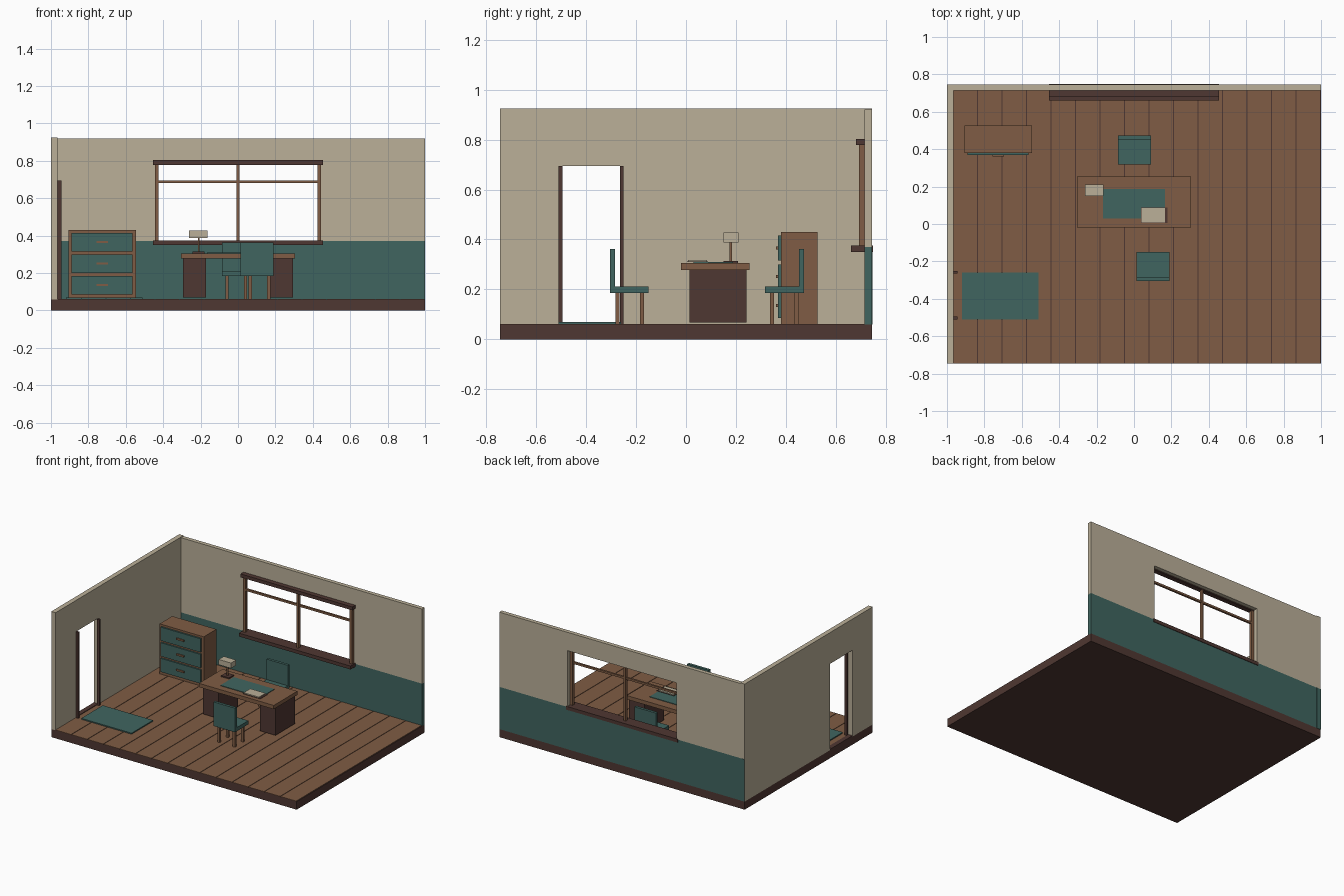
import bpy

cube = bpy.data.objects.get("Cube")
if cube:
    bpy.data.objects.remove(cube, do_unlink=True)


def material(name, rgb):
    m = bpy.data.materials.new(name)
    m.use_nodes = True
    col = (*[(c / 255) ** 2.2 for c in rgb], 1)
    m.diffuse_color = col
    m.node_tree.nodes["Principled BSDF"].inputs["Base Color"].default_value = col
    return m


CREAM = material("cream", (185, 174, 151))
TEAL = material("teal", (66, 101, 96))
WOOD = material("brown wood", (127, 93, 70))
DARK = material("dark wood", (80, 58, 53))


def box(name, x, y, z, mat):
    """Box from (min, max) ranges along each axis."""
    lo, hi = zip(x, y, z)
    verts = [(a, b, c) for a in (lo[0], hi[0]) for b in (lo[1], hi[1]) for c in (lo[2], hi[2])]
    faces = [(0, 1, 3, 2), (4, 6, 7, 5), (0, 4, 5, 1), (2, 3, 7, 6), (0, 2, 6, 4), (1, 5, 7, 3)]
    mesh = bpy.data.meshes.new(name)
    mesh.from_pydata(verts, [], faces)
    mesh.materials.append(mat)
    ob = bpy.data.objects.new(name, mesh)
    bpy.context.collection.objects.link(ob)
    return ob


FLOOR = 0.062

# Floor slab with planks running front to back
box("floor_slab", (-1, 1), (-0.745, 0.745), (0, 0.059), DARK)
planks = 15
width = 1.965 / planks
for i in range(planks):
    x0 = -0.965 + i * width
    box(f"floor_plank_{i + 1}", (x0, x0 + width - 0.005), (-0.745, 0.715), (0.059, FLOOR), WOOD)

# Side wall around the doorway
SIDE = (-1, -0.965)
box("side_wall_front", SIDE, (-0.745, -0.51), (0.059, 0.925), CREAM)
box("side_wall_back", SIDE, (-0.25, 0.745), (0.059, 0.925), CREAM)
box("side_wall_over_door", SIDE, (-0.51, -0.25), (0.695, 0.925), CREAM)
box("door_sill", SIDE, (-0.51, -0.25), (0.059, 0.066), DARK)
for side, y0 in (("front", -0.51), ("back", -0.265)):
    box(f"door_post_{side}", (-0.965, -0.945), (y0, y0 + 0.015), (FLOOR, 0.695), DARK)
box("door_mat", (-0.92, -0.51), (-0.51, -0.26), (FLOOR, 0.07), TEAL)

# Back wall around the window, teal below and cream above
BACK = (0.715, 0.745)
box("back_wall_lower", (-0.965, 1), BACK, (0.059, 0.37), TEAL)
box("back_wall_corner", (-0.999, -0.965), (0.744, 0.747), (0.059, 0.37), TEAL)
box("back_wall_left", (0.445, 1), BACK, (0.37, 0.92), CREAM)
box("back_wall_right", (-0.965, -0.445), BACK, (0.37, 0.92), CREAM)
box("back_wall_over_window", (-0.445, 0.445), BACK, (0.785, 0.92), CREAM)

# Window
box("window_sill", (-0.455, 0.455), (0.66, 0.749), (0.35, 0.375), DARK)
box("window_head", (-0.455, 0.455), (0.68, 0.716), (0.778, 0.803), DARK)
for name, x in (("jamb_right", -0.435), ("mullion", 0), ("jamb_left", 0.435)):
    half = 0.008 if name == "mullion" else 0.01
    box(f"window_{name}", (x - half, x + half), (0.692, 0.714), (0.375, 0.778), WOOD)
box("window_rail", (-0.425, 0.425), (0.696, 0.71), (0.68, 0.695), WOOD)

# Chest of drawers
box("cabinet", (-0.905, -0.545), (0.38, 0.527), (FLOOR, 0.43), WOOD)
for i in range(3):
    z = 0.085 + i * 0.115
    box(f"drawer_{i + 1}", (-0.89, -0.565), (0.368, 0.38), (z, z + 0.1), TEAL)
    box(f"drawer_handle_{i + 1}", (-0.757, -0.695), (0.36, 0.368), (z + 0.045, z + 0.057), WOOD)

# Desk
box("desk_top", (-0.305, 0.305), (-0.02, 0.255), (0.277, 0.305), WOOD)
for side, x in (("right", -0.295), ("left", 0.17)):
    box(f"desk_pedestal_{side}", (x, x + 0.125), (0.015, 0.243), (0.068, 0.277), DARK)
box("desk_pad", (-0.165, 0.165), (0.03, 0.188), (0.305, 0.309), TEAL)
box("book_cover", (0.037, 0.178), (0.005, 0.088), (0.309, 0.312), DARK)
box("book_pages", (0.04, 0.165), (0.008, 0.085), (0.312, 0.318), CREAM)

# Desk lamp
box("lamp_base", (-0.242, -0.178), (0.15, 0.208), (0.305, 0.314), DARK)
box("lamp_stem", (-0.215, -0.205), (0.174, 0.184), (0.314, 0.39), WOOD)
box("lamp_shade", (-0.262, -0.162), (0.15, 0.21), (0.388, 0.427), CREAM)


# Chairs; facing is 1 when the backrest is towards the front
def chair(name, cx, back, facing):
    def span(a, b):
        return tuple(sorted((back + facing * a, back + facing * b)))

    box(f"{name}_seat", (cx - 0.0875, cx + 0.0875), span(0, 0.155), (0.185, 0.212), TEAL)
    box(f"{name}_backrest", (cx - 0.0875, cx + 0.0875), span(0, 0.02), (0.212, 0.362), TEAL)
    for s in (-1, 1):
        for row, d in (("back", 0.022), ("front", 0.12)):
            x = cx + s * 0.062
            side = "left" if s > 0 else "right"
            box(f"{name}_leg_{row}_{side}", (x - 0.009, x + 0.009), span(d, d + 0.016),
                (FLOOR, 0.185), WOOD)


chair("front_chair", 0.102, -0.305, 1)
chair("back_chair", 0.003, 0.472, -1)
